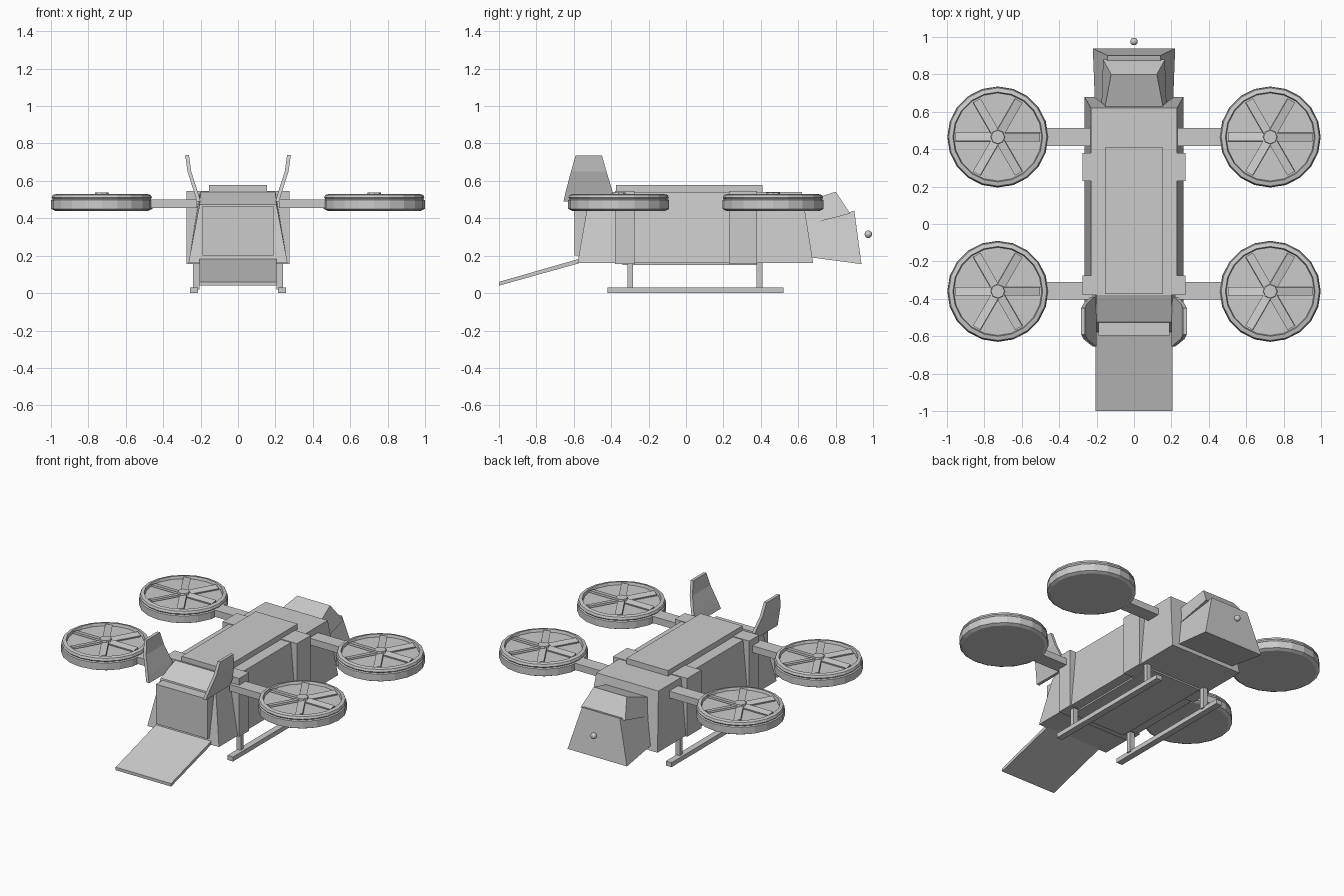
import bpy, bmesh, math
from mathutils import Vector, Matrix

if "Cube" in bpy.data.objects:
    bpy.data.objects.remove(bpy.data.objects["Cube"])

grey = bpy.data.materials.new("hull_grey")
grey.diffuse_color = (0.6, 0.6, 0.6, 1)
grey.use_nodes = True
grey.node_tree.nodes["Principled BSDF"].inputs["Base Color"].default_value = grey.diffuse_color


def finish(name, bm, smooth=False):
    bmesh.ops.recalc_face_normals(bm, faces=bm.faces)
    me = bpy.data.meshes.new(name)
    bm.to_mesh(me)
    bm.free()
    me.materials.append(grey)
    ob = bpy.data.objects.new(name, me)
    bpy.context.collection.objects.link(ob)
    if smooth:
        bpy.ops.object.select_all(action='DESELECT')
        ob.select_set(True)
        bpy.context.view_layer.objects.active = ob
        bpy.ops.object.shade_smooth_by_angle(angle=math.radians(30))
    return ob


def box(name, x0, x1, y0, y1, z0, z1):
    bm = bmesh.new()
    size = Vector((x1 - x0, y1 - y0, z1 - z0))
    mid = Vector((x0 + x1, y0 + y1, z0 + z1)) / 2
    bmesh.ops.create_cube(bm, size=1, matrix=Matrix.Translation(mid) @ Matrix.Diagonal((*size, 1)))
    return finish(name, bm)


def slab(name, outline):
    """Symmetric solid from a side outline of (y, z, half width)."""
    bm = bmesh.new()
    sides = [[bm.verts.new((s * w, y, z)) for y, z, w in outline] for s in (-1, 1)]
    n = len(outline)
    for side in sides:
        bm.faces.new(side)
    for i in range(n):
        j = (i + 1) % n
        bm.faces.new((sides[0][i], sides[0][j], sides[1][j], sides[1][i]))
    return finish(name, bm)


# Fuselage: main hull, sloped tail, roof and belly plates
slab("main_hull", [(-0.38, 0.16, 0.265), (0.68, 0.16, 0.265), (0.62, 0.54, 0.23), (-0.38, 0.54, 0.23)])
slab("tail_section", [(-0.58, 0.16, 0.265), (-0.35, 0.16, 0.265), (-0.35, 0.54, 0.205),
                      (-0.38, 0.54, 0.2), (-0.525, 0.475, 0.205)])
box("roof_plate", -0.155, 0.155, -0.375, 0.41, 0.53, 0.577)
box("belly_plate", -0.2, 0.2, -0.34, 0.38, 0.15, 0.17)
for name, y0, y1 in (("front_rib", 0.23, 0.38), ("rear_rib", -0.38, -0.275)):
    box(name, -0.275, 0.275, y0, y1, 0.155, 0.545)

# Nose, canopy and sensor ball
slab("nose", [(0.675, 0.19, 0.21), (0.938, 0.155, 0.22), (0.90, 0.44, 0.14), (0.64, 0.37, 0.17)])
slab("canopy", [(0.60, 0.355, 0.175), (0.878, 0.425, 0.165), (0.80, 0.542, 0.122), (0.60, 0.475, 0.16)])
bm = bmesh.new()
bmesh.ops.create_uvsphere(bm, u_segments=16, v_segments=10, radius=0.02,
                          matrix=Matrix.Translation((0, 0.975, 0.315)))
finish("sensor_ball", bm, True)

# Rear door and lowered ramp
box("rear_door", -0.19, 0.19, -0.595, -0.52, 0.2, 0.465)
slab("ramp", [(-1.0, 0.04, 0.205), (-0.56, 0.163, 0.205), (-0.565, 0.185, 0.205), (-1.0, 0.06, 0.205)])


# Tail fins: bent plates leaning outward
def fin(name, s):
    bm = bmesh.new()
    rows = [(0.49, 0.2, -0.655, -0.40), (0.535, 0.213, -0.645, -0.39),
            (0.65, 0.25, -0.615, -0.425), (0.737, 0.262, -0.59, -0.45)]
    grid = [[bm.verts.new((s * (x + dx), y, z)) for dx, y in ((0, a), (0, b), (0.02, b), (0.02, a))]
            for z, x, a, b in rows]
    for lo, hi in zip(grid, grid[1:]):
        for i in range(4):
            j = (i + 1) % 4
            bm.faces.new((lo[i], lo[j], hi[j], hi[i]))
    bm.faces.new(grid[0])
    bm.faces.new(grid[-1])
    finish(name, bm)


# Rotor: lathed housing with rim and groove, hub and six pitched blades
HOUSING = [(0.25, 0.44), (0.27, 0.45), (0.27, 0.497), (0.262, 0.502), (0.268, 0.51),
           (0.262, 0.525), (0.24, 0.53), (0.235, 0.512)]


def rotor(name, cx, cy):
    bm = bmesh.new()
    n = 20
    rings = [[bm.verts.new((cx + r * math.cos(2 * math.pi * k / n),
                            cy + r * math.sin(2 * math.pi * k / n), z)) for k in range(n)]
             for r, z in HOUSING]
    for lo, hi in zip(rings, rings[1:]):
        for k in range(n):
            m = (k + 1) % n
            bm.faces.new((lo[k], lo[m], hi[m], hi[k]))
    bm.faces.new(rings[0])
    bm.faces.new(rings[-1])
    finish(name + "_housing", bm)

    bm = bmesh.new()
    bmesh.ops.create_cone(bm, cap_ends=True, segments=8, radius1=0.042, radius2=0.036, depth=0.03,
                          matrix=Matrix.Translation((cx, cy, 0.523)))
    for k in range(6):
        mat = (Matrix.Translation((cx, cy, 0.52)) @ Matrix.Rotation(k * math.pi / 3, 4, 'Z')
               @ Matrix.Translation((0.125, 0, 0)) @ Matrix.Rotation(0.2, 4, 'X')
               @ Matrix.Diagonal((0.2, 0.045, 0.012, 1)))
        bmesh.ops.create_cube(bm, size=1, matrix=mat)
    finish(name + "_blades", bm)


# Mirrored parts: arms, rotors, skids, struts and fins
for side, s in (("left", -1), ("right", 1)):
    fin(side + "_fin", s)
    for end, y, ya in (("front", 0.465, 0.465), ("rear", -0.36, -0.357)):
        box(f"{side}_{end}_arm", *sorted((s * 0.22, s * 0.48)), ya - 0.047, ya + 0.047, 0.455, 0.5)
        rotor(f"{side}_{end}_rotor", s * 0.728, y)
    box(side + "_skid", *sorted((s * 0.215, s * 0.257)), -0.42, 0.52, 0, 0.03)
    for end, y in (("front", 0.393), ("rear", -0.298)):
        box(f"{side}_{end}_strut", *sorted((s * 0.207, s * 0.24)), y - 0.015, y + 0.015, 0.02, 0.17)
